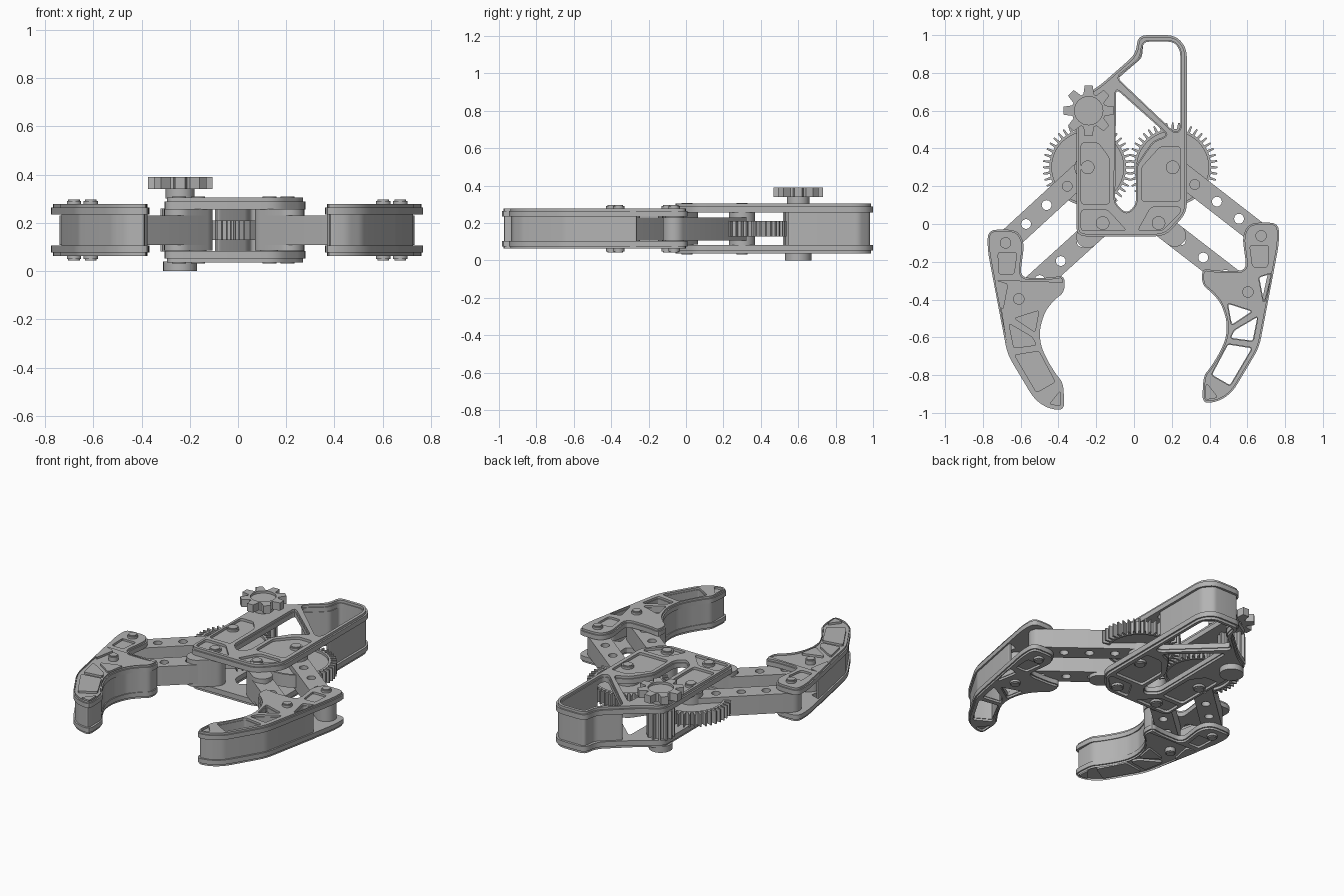
import bpy, bmesh, math
from mathutils import Vector

cube = bpy.data.objects.get("Cube")
if cube:
    bpy.data.objects.remove(cube)

grey = bpy.data.materials.new("mid grey")
grey.use_nodes = True
grey.diffuse_color = (0.45, 0.45, 0.45, 1)
grey.node_tree.nodes["Principled BSDF"].inputs["Base Color"].default_value = (0.45, 0.45, 0.45, 1)
MID = 0.17  # height of the symmetry plane of the mechanism


# ---- 2D outline helpers
def rounded(points, r=0.03, steps=4):
    pts, out = [Vector(p) for p in points], []
    for i, p in enumerate(pts):
        a, b = pts[i - 1] - p, pts[(i + 1) % len(pts)] - p
        s = p + a.normalized() * min(r, a.length * 0.45)
        e = p + b.normalized() * min(r, b.length * 0.45)
        for k in range(steps + 1):
            t = k / steps
            out.append(s * (1 - t) ** 2 + p * 2 * t * (1 - t) + e * t * t)
    return out


def inset(points, d):
    """Shrink a closed outline by d (a negative d grows it)."""
    pts = [Vector(p) for p in points]
    area = sum(pts[i - 1].x * p.y - p.x * pts[i - 1].y for i, p in enumerate(pts))
    if area < 0:
        pts.reverse()
    out = []
    for i, p in enumerate(pts):
        u = (p - pts[i - 1]).normalized()
        v = (pts[(i + 1) % len(pts)] - p).normalized()
        n = Vector((-u.y - v.y, u.x + v.x)).normalized()
        out.append(p + n * d / max(0.4, n.dot(Vector((-u.y, u.x)))))
    return out


def circle(c, r, n=32):
    return [Vector((c[0] + r * math.cos(2 * math.pi * i / n),
                    c[1] + r * math.sin(2 * math.pi * i / n))) for i in range(n)]


def plate(name, loops, z0, z1):
    """Extrude an outline, with holes from the further loops."""
    cu = bpy.data.curves.new(name + " profile", 'CURVE')
    cu.dimensions, cu.fill_mode, cu.extrude = '2D', 'BOTH', (z1 - z0) / 2
    for loop in loops:
        sp = cu.splines.new('POLY')
        sp.points.add(len(loop) - 1)
        for pt, co in zip(sp.points, loop):
            pt.co = (co[0], co[1], 0, 1)
        sp.use_cyclic_u = True
    tmp = bpy.data.objects.new(name + " temp", cu)
    bpy.context.collection.objects.link(tmp)
    bpy.context.view_layer.update()
    mesh = bpy.data.meshes.new_from_object(tmp.evaluated_get(bpy.context.evaluated_depsgraph_get()))
    bpy.data.objects.remove(tmp)
    bm = bmesh.new()
    bm.from_mesh(mesh)
    bmesh.ops.remove_doubles(bm, verts=bm.verts, dist=0.0002)
    bmesh.ops.recalc_face_normals(bm, faces=bm.faces)
    bm.to_mesh(mesh)
    bm.free()
    mesh.materials.clear()
    mesh.materials.append(grey)
    ob = bpy.data.objects.new(name, mesh)
    ob.location.z = (z0 + z1) / 2
    bpy.context.collection.objects.link(ob)
    bpy.ops.object.select_all(action='DESELECT')
    ob.select_set(True)
    bpy.context.view_layer.objects.active = ob
    bpy.ops.object.shade_smooth_by_angle(angle=math.radians(30))
    return ob


def twin(name, loops, z0, z1):
    plate("upper_" + name, loops, z0, z1)
    plate("lower_" + name, loops, 2 * MID - z1, 2 * MID - z0)


def disc(name, c, r, z0, z1):
    plate(name, [circle(c, r)], z0, z1)


def toothed(c, root, tip, n, start=0, end=360, width=0.5):
    """Gear outline with teeth between two angles."""
    out, step = [], 2 * math.pi / n
    for i in range(n):
        a = i * step
        toothy = (math.degrees(a) - start) % 360 <= end - start
        for off, r in ((-0.5, root), (-width / 2, root), (-width / 4, tip), (width / 4, tip), (width / 2, root)):
            rr = r if toothy else root
            out.append(Vector((c[0] + rr * math.cos(a + off * step), c[1] + rr * math.sin(a + off * step))))
    return out


# ---- frame: two mirrored cut-out plates with raised ribs
outline = rounded([(-.305, -.065), (.165, -.065), (.28, .06), (.28, .93), (.22, 1), (.02, 1),
                   (.01, .9), (-.19, .725), (-.305, .66)], .05)
windows = [rounded(w) for w in (
    [(-.09, .775), (.035, .875), (.05, .965), (.21, .965), (.245, .92), (.245, .5), (.215, .485)],
    [(-.10, .11), (-.04, .055), (.01, .10), (.01, .31), (.10, .44), (.18, .47), (-.095, .715)])]
pockets = [rounded(p, .02) for p in (
    [(-.28, .105), (-.13, .105), (-.13, .35), (-.19, .43), (-.28, .43)],
    [(-.28, .075), (-.14, .075), (-.04, -.035), (-.28, -.035)],
    [(.04, .12), (.245, .12), (.245, .41), (.14, .41), (.04, .30)],
    [(.02, -.035), (.15, -.035), (.245, .06), (.245, .09), (.09, .09)])]
twin("frame_plate", [outline] + windows, .256, .288)
twin("frame_ribs", [inset(outline, .01)] + [inset(w, -.006) for w in windows] + pockets, .288, .304)
plate("handle_wall", [rounded([
    (.265, .545), (.265, .925), (.215, .985), (.035, .985), (.025, .895), (-.10, .785),
    (-.085, .77), (.042, .88), (.05, .965), (.21, .965), (.245, .92), (.245, .545)], .02)], .08, .26)

# ---- drive: motor shaft, pinion and star knob
drive = (-.24, .6)
disc("motor_cap", drive, .07, 0, .04)
disc("knob_neck", drive, .06, .30, .345)
plate("drive_pinion", [toothed(drive, .058, .082, 12)], .08, .26)
star = toothed(drive, .09, .135, 8, width=.8)
plate("star_knob", [star], .34, .375)
plate("star_knob_rim", [star, circle(drive, .075)], .375, .39)

# ---- fingers: cut-out side plates with a hollow wall between
finger = rounded([(-.775, -.03), (-.62, -.03), (-.58, -.10), (-.605, -.285), (-.44, -.285),
                  (-.367, -.27), (-.367, -.36), (-.42, -.40), (-.47, -.46), (-.50, -.555),
                  (-.495, -.64), (-.46, -.72), (-.41, -.80), (-.375, -.84), (-.367, -.99),
                  (-.46, -.975), (-.53, -.925), (-.67, -.69), (-.775, -.14)], .05)
low_holes = [rounded(h, .012, 3) for h in (
    [(-.66, -.53), (-.54, -.60), (-.52, -.64), (-.635, -.655)],
    [(-.63, -.695), (-.505, -.675), (-.42, -.835), (-.515, -.89)])]
holes = low_holes + [rounded(h, .012, 3) for h in (
    [(-.735, -.30), (-.67, -.32), (-.695, -.45)],
    [(-.63, -.50), (-.505, -.46), (-.525, -.57)])]
finger_pockets = [rounded(p, .015, 3) for p in (
    [(-.72, -.15), (-.62, -.15), (-.635, -.265), (-.715, -.265)],
    [(-.39, -.88), (-.385, -.965), (-.45, -.955)])]
wall = rounded([(-.735, -.30), (-.715, -.30), (-.67, -.51), (-.535, -.59), (-.515, -.53), (-.49, -.46),
                (-.43, -.40), (-.40, -.36), (-.40, -.29), (-.375, -.28), (-.375, -.36), (-.43, -.405),
                (-.475, -.46), (-.505, -.555), (-.50, -.64), (-.465, -.72), (-.415, -.80), (-.385, -.84),
                (-.385, -.975), (-.46, -.962), (-.52, -.92), (-.66, -.685)], .02)

sides = {  # gear pivot, link pivot, finger pivot, finger link pivot
    "right": ((-.245, .30), (-.166, .005), (-.68, -.10), (-.61, -.397)),
    "left": ((.205, .30), (.13, .005), (.673, -.063), (.603, -.36))}


def beam(name, a, b, z0, z1, width=.12, holes=3):
    a, b = Vector(a), Vector(b)
    ang, r, n = math.atan2(*(b - a).yx), width / 2, 12
    out = []
    for c, start in ((a, ang + math.pi / 2), (b, ang - math.pi / 2)):
        for k in range(n + 1):
            t = start + math.pi * k / n
            out.append(c + Vector((math.cos(t), math.sin(t))) * r)
    cuts = [circle(a.lerp(b, (k + 1) / (holes + 1)), .026, 20) for k in range(holes)]
    plate(name, [out] + cuts, z0, z1)


for side, (gear, link, tip, tip_link) in sides.items():
    left = side == "left"

    def place(loop):
        return [Vector((-p[0] - .007, p[1] + .037)) for p in loop] if left else loop

    # finger
    rim = [inset(finger, .008)] + [inset(h, -.004) for h in holes] + finger_pockets
    twin(side + "_finger_plate", [place(p) for p in [finger] + holes], .235, .264)
    twin(side + "_finger_ribs", [place(p) for p in rim], .264, .277)
    plate(side + "_finger_wall", [place(p) for p in [wall] + low_holes], .10, .24)

    # gear: toothed ring, thin web and hub
    arc = (-30, 230) if left else (-50, 210)
    plate(side + "_gear_ring", [toothed(gear, .203, .238, 44, *arc), circle(gear, .19, 48)], .128, .21)
    plate(side + "_gear_web", [circle(gear, .195, 48)], .145, .195)
    disc(side + "_gear_hub", gear, .07, .08, .26)

    # parallel arms
    beam(side + "_drive_arm", gear, tip, .107, .23)
    beam(side + "_link_arm", link, tip_link, .107, .23)
    root = Vector(link).lerp(Vector(tip_link), .18)
    beam(side + "_link_root", link, root, .085, .258, holes=0)
    disc(side + "_finger_spacer", tip, .05, .10, .24)

    # pivot bolts
    for label, c, top, r in (("gear", gear, .308, .036), ("link", link, .308, .036),
                             ("finger", tip, .297, .03), ("finger_link", tip_link, .297, .03)):
        twin(f"{side}_{label}_bolt", [circle(c, r, 24)], .25, top - .006)
        twin(f"{side}_{label}_bolt_cap", [circle(c, r * .8, 24)], top - .006, top)
